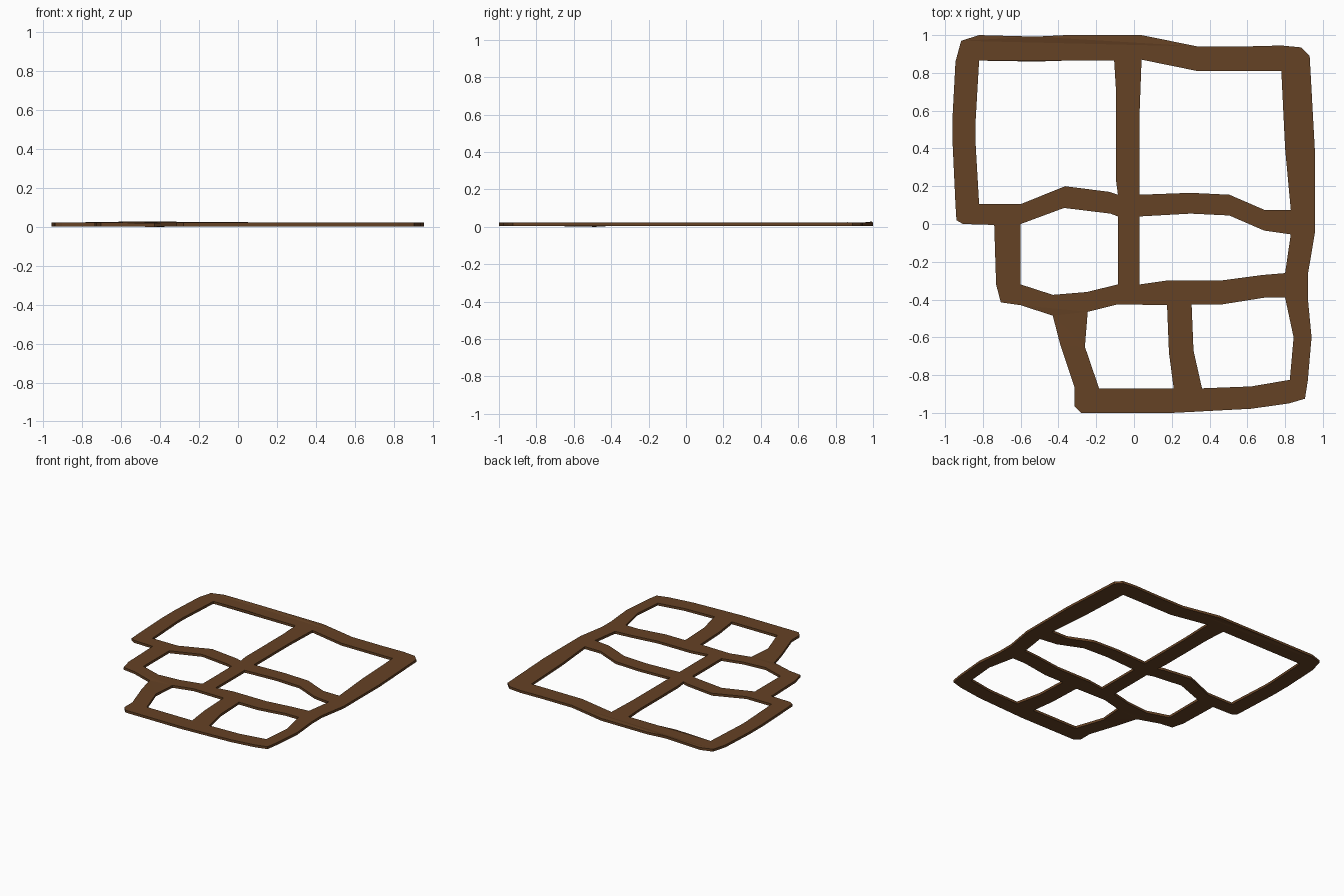
import bpy

if "Cube" in bpy.data.objects:
    bpy.data.objects.remove(bpy.data.objects["Cube"])

BASE, TOP = 0.003, 0.022

# Outer outline of the frame, clockwise from the top left
outline = [(-.915, .97), (-.82, 1), (-.52, .992), (-.36, 1), (.04, 1), (.335, .94), (.59, .94),
           (.78, .945), (.885, .935), (.93, .89), (.957, .40), (.957, -.05), (.92, -.27),
           (.92, -.39), (.94, -.6), (.92, -.83), (.905, -.925), (.82, -.95), (.62, -.978),
           (.30, -.995), (.2, -1), (-.28, -1), (-.315, -.965), (-.315, -.865), (-.39, -.64),
           (-.43, -.485), (-.6, -.43), (-.705, -.415), (-.73, -.32), (-.74, -.005), (-.905, 0),
           (-.94, .02), (-.945, .1), (-.96, .42), (-.96, .58), (-.945, .86)]

# Six openings
upper_left = [(-.82, .865), (-.52, .86), (-.36, .865), (-.105, .865), (-.095, .7), (-.095, .23),
              (-.085, .155), (-.13, .17), (-.365, .2), (-.6, .105), (-.82, .105), (-.84, .45), (-.84, .52)]
upper_right = [(.04, .87), (.335, .81), (.59, .81), (.78, .81), (.8, .4), (.83, .075), (.69, .075),
               (.505, .155), (.3, .165), (.03, .155), (.03, .6)]
middle_left = [(-.37, .085), (-.125, .055), (-.085, .04), (-.085, -.32), (-.25, -.36),
               (-.43, -.375), (-.6, -.32), (-.6, 0)]
middle_right = [(.03, .04), (.3, .055), (.505, .045), (.69, -.035), (.83, -.055), (.8, -.26),
                (.68, -.27), (.455, -.3), (.17, -.3), (.03, -.32)]
lower_left = [(-.245, -.465), (-.085, -.425), (.175, -.43), (.185, -.68), (.21, -.87),
              (-.185, -.87), (-.26, -.65)]
lower_right = [(.305, -.425), (.47, -.425), (.69, -.39), (.8, -.39), (.845, -.6), (.825, -.825),
               (.62, -.86), (.36, -.87), (.315, -.67)]

# Flat lattice: filled curve with holes, extruded into a thin slab
curve = bpy.data.curves.new("lattice_frame", 'CURVE')
curve.dimensions = '2D'
curve.fill_mode = 'BOTH'
curve.extrude = (TOP - BASE) / 2
for loop in (outline, upper_left, upper_right, middle_left, middle_right, lower_left, lower_right):
    spline = curve.splines.new('POLY')
    spline.points.add(len(loop) - 1)
    for p, (x, y) in zip(spline.points, loop):
        p.co = (x, y, 0, 1)
    spline.use_cyclic_u = True

frame = bpy.data.objects.new("lattice_frame", curve)
bpy.context.collection.objects.link(frame)
bpy.context.view_layer.objects.active = frame
frame.select_set(True)
bpy.ops.object.convert(target='MESH')
frame = bpy.context.object
frame.name = "lattice_frame"

# Weld the slab and make its faces point outward
bpy.ops.object.mode_set(mode='EDIT')
bpy.ops.mesh.select_all(action='SELECT')
bpy.ops.mesh.remove_doubles(threshold=0.0005)
bpy.ops.mesh.normals_make_consistent(inside=False)
bpy.ops.object.mode_set(mode='OBJECT')
bpy.ops.object.shade_flat()

# Slight warp: top left bar lifts, left shoulder dips
for v in frame.data.vertices:
    v.co.z += (TOP + BASE) / 2
    if abs(v.co.x + .52) < .01 and v.co.y > .8:
        v.co.z += .006
    if abs(v.co.x + .43) < .01 and v.co.y < -.4:
        v.co.z -= BASE

# Brown wood
wood = bpy.data.materials.new("brown_wood")
wood.diffuse_color = (.13, .054, .018, 1)
wood.use_nodes = True
wood.node_tree.nodes["Principled BSDF"].inputs["Base Color"].default_value = wood.diffuse_color
frame.data.materials.clear()
frame.data.materials.append(wood)
